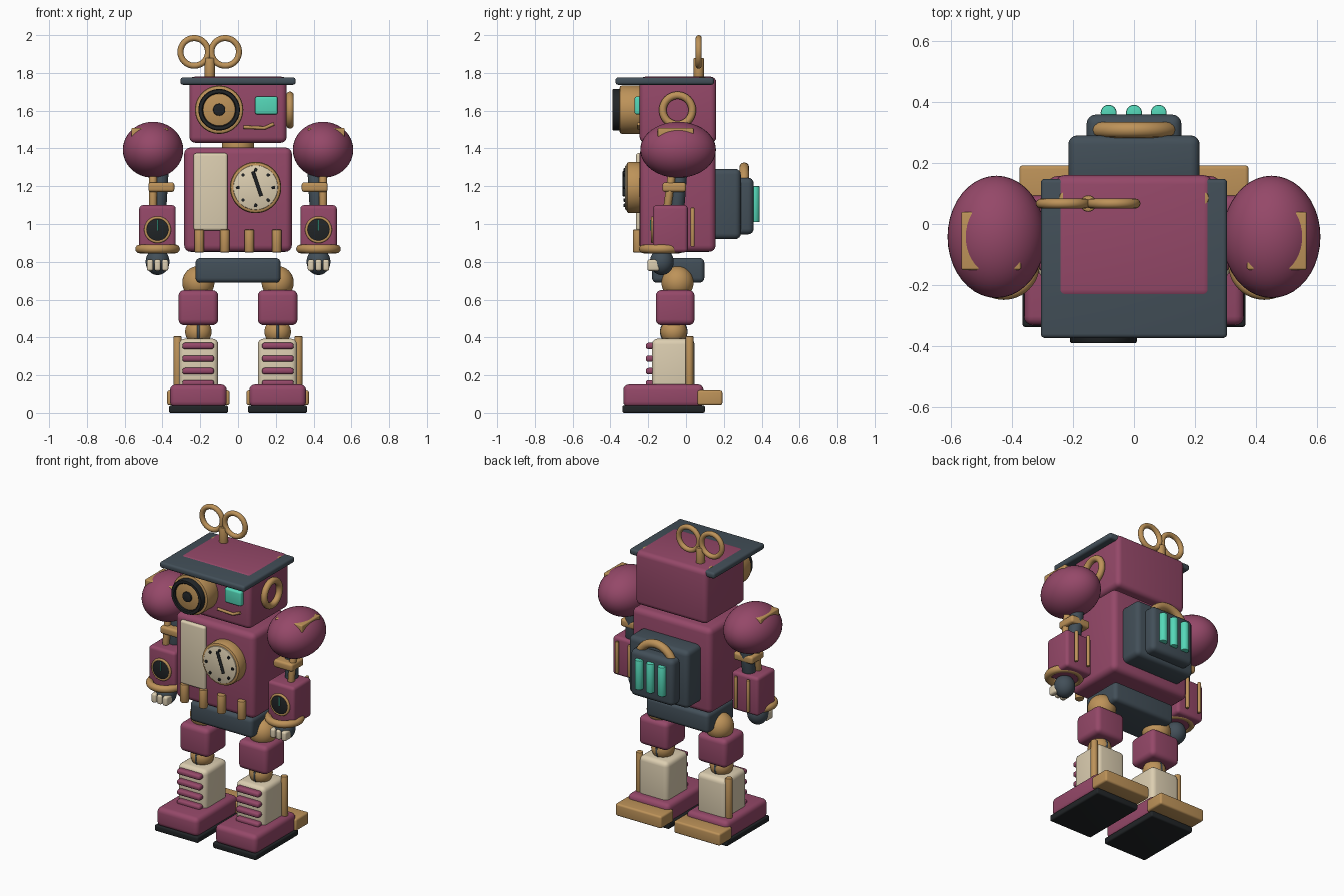
import bpy, bmesh, math
from mathutils import Vector, Matrix

if "Cube" in bpy.data.objects:
    bpy.data.objects.remove(bpy.data.objects["Cube"])


def mat(name, r, g, b):
    m = bpy.data.materials.new(name)
    m.diffuse_color = (r, g, b, 1)
    m.use_nodes = True
    m.node_tree.nodes["Principled BSDF"].inputs["Base Color"].default_value = m.diffuse_color
    return m


PLUM = mat("plum", 0.30, 0.065, 0.14)
SLATE = mat("slate", 0.055, 0.078, 0.098)
BRASS = mat("brass", 0.51, 0.29, 0.10)
CREAM = mat("cream", 0.72, 0.62, 0.44)
TEAL = mat("teal", 0.09, 0.68, 0.48)
BLACK = mat("black", 0.015, 0.018, 0.02)


def finish(name, bm, material):
    bmesh.ops.recalc_face_normals(bm, faces=bm.faces)
    me = bpy.data.meshes.new(name)
    bm.to_mesh(me)
    bm.free()
    me.materials.append(material)
    ob = bpy.data.objects.new(name, me)
    bpy.context.collection.objects.link(ob)
    bpy.ops.object.select_all(action='DESELECT')
    ob.select_set(True)
    bpy.context.view_layer.objects.active = ob
    bpy.ops.object.shade_smooth_by_angle(angle=math.radians(40))
    return ob


def box(name, x, y, z, material, bevel=0.01):
    """Rounded box from (min, max) ranges."""
    bm = bmesh.new()
    size = [abs(b - a) for a, b in (x, y, z)]
    mid = [(a + b) / 2 for a, b in (x, y, z)]
    bmesh.ops.create_cube(bm, size=1, matrix=Matrix.Translation(mid) @ Matrix.Diagonal((*size, 1)))
    bmesh.ops.bevel(bm, geom=bm.edges[:], offset=bevel, segments=4, profile=0.5, affect='EDGES')
    return finish(name, bm, material)


def lathe(name, profile, origin, axis, material, steps=40):
    """Spin (radius, distance) points about an axis through origin."""
    bm = bmesh.new()
    vs = [bm.verts.new((r, 0, t)) for r, t in profile]
    es = [bm.edges.new(p) for p in zip(vs, vs[1:])]
    bmesh.ops.spin(bm, geom=vs + es, cent=(0, 0, 0), axis=(0, 0, 1), angle=2 * math.pi,
                   steps=steps, use_duplicate=False)
    bmesh.ops.remove_doubles(bm, verts=bm.verts, dist=1e-5)
    rot = Vector(axis).to_track_quat('Z', 'Y').to_matrix().to_4x4()
    bm.transform(Matrix.Translation(origin) @ rot)
    return finish(name, bm, material)


def rod(name, a, b, r, material, bevel=0.005, steps=28):
    d = Vector(b) - Vector(a)
    n, c = d.length, bevel
    k = c * 0.3
    prof = [(0, 0), (r - c, 0), (r - k, k), (r, c), (r, n - c), (r - k, n - k), (r - c, n), (0, n)]
    return lathe(name, prof, a, d, material, steps)


def ball(name, centre, radii, material):
    bm = bmesh.new()
    bmesh.ops.create_uvsphere(bm, u_segments=40, v_segments=24, radius=1,
                              matrix=Matrix.Translation(centre) @ Matrix.Diagonal((*radii, 1)))
    return finish(name, bm, material)


def ring(name, centre, axis, major, minor, material):
    prof = [(major + minor * math.cos(i * math.pi / 8), minor * math.sin(i * math.pi / 8)) for i in range(17)]
    return lathe(name, prof, centre, axis, material, 48)


def tube(name, pts, r, material):
    cu = bpy.data.curves.new(name, 'CURVE')
    cu.dimensions = '3D'
    cu.bevel_depth, cu.bevel_resolution, cu.use_fill_caps = r, 4, True
    sp = cu.splines.new('POLY')
    sp.points.add(len(pts) - 1)
    for p, co in zip(sp.points, pts):
        p.co = (*co, 1)
    cu.materials.append(material)
    ob = bpy.data.objects.new(name, cu)
    bpy.context.collection.objects.link(ob)
    return ob


FRONT = (0, -1, 0)

# Head, brim and neck
box("head", (-0.257, 0.257), (-0.245, 0.16), (1.43, 1.78), PLUM, 0.03)
box("hat_brim", (-0.305, 0.305), (-0.373, 0.148), (1.737, 1.776), SLATE, 0.014)
rod("neck", (0, -0.045, 1.38), (0, -0.045, 1.45), 0.085, BRASS)

# Large round eye
rod("eye_barrel", (-0.10, -0.2, 1.605), (-0.10, -0.352, 1.605), 0.128, BRASS, 0.012, 48)
lathe("eye_ring", [(0.085, 0), (0.11, 0), (0.11, 0.042), (0.106, 0.047), (0.09, 0.047), (0.085, 0.042), (0.085, 0)],
      (-0.10, -0.342, 1.605), FRONT, BLACK, 48)
rod("eye_iris", (-0.10, -0.34, 1.605), (-0.10, -0.375, 1.605), 0.086, BRASS)
rod("eye_pupil", (-0.10, -0.37, 1.605), (-0.10, -0.386, 1.605), 0.032, BLACK)

# Small square eye, mouth, ear ring
box("square_eye", (0.09, 0.21), (-0.272, -0.23), (1.58, 1.675), TEAL, 0.012)
tube("mouth", [(0.03, -0.25, 1.513), (0.14, -0.25, 1.508), (0.19, -0.25, 1.53)], 0.009, BRASS)
ring("ear_ring", (0.275, -0.045, 1.603), (1, 0, 0), 0.078, 0.02, BRASS)

# Wind-up key
rod("key_stem", (-0.15, 0.067, 1.75), (-0.15, 0.067, 1.88), 0.027, BRASS)
for s in (-1, 1):
    ring("key_loop", (-0.15 + s * 0.082, 0.067, 1.911), FRONT, 0.073, 0.016, BRASS)
    rod("head_bolt", (s * 0.215, 0.085, 1.74), (s * 0.215, 0.085, 1.779), 0.03, BRASS)

# Torso with front panel
box("torso", (-0.285, 0.285), (-0.245, 0.157), (0.853, 1.405), PLUM, 0.035)
box("front_panel", (-0.235, -0.055), (-0.265, -0.22), (0.965, 1.375), CREAM, 0.014)
for x in (-0.205, -0.07, 0.06, 0.205):
    rod("torso_pipe", (x, -0.255, 0.85), (x, -0.255, 0.97), 0.026, BRASS)

# Chest dial
cx, cz = 0.093, 1.193
rod("dial_body", (cx, -0.22, cz), (cx, -0.315, cz), 0.136, BRASS, 0.015, 48)
rod("dial_face", (cx, -0.30, cz), (cx, -0.322, cz), 0.118, CREAM, 0.004, 48)
for i in range(8):
    a = i * math.pi / 4
    x, z = cx + 0.094 * math.sin(a), cz + 0.094 * math.cos(a)
    rod("dial_dot", (x, -0.315, z), (x, -0.33, z), 0.009, BLACK, 0.002, 12)
tube("dial_hand", [(cx - 0.014, -0.326, cz + 0.085), (cx + 0.03, -0.326, cz - 0.045)], 0.009, BLACK)

# Backpack with handle and glowing tubes
box("pack_base", (-0.215, 0.215), (0.12, 0.29), (0.92, 1.292), SLATE, 0.03)
box("pack_lid", (-0.155, 0.155), (0.25, 0.358), (0.945, 1.245), SLATE, 0.03)
tube("pack_handle", [(0.125 * math.cos(t * math.pi / 20), 0.308, 1.175 + 0.125 * math.sin(t * math.pi / 20))
                     for t in range(21)], 0.026, BRASS)
for x in (-0.083, 0, 0.081):
    rod("pack_tube", (x, 0.364, 1.01), (x, 0.364, 1.2), 0.026, TEAL)

# Pelvis
box("pelvis", (-0.225, 0.225), (-0.18, 0.097), (0.69, 0.82), SLATE, 0.025)

# Mirrored arms and legs
for s, side in ((-1, "left"), (1, "right")):
    def n(part):
        return f"{part}_{side}"

    def X(a, b):
        return tuple(sorted((s * a, s * b)))

    # Shoulder and upper arm
    ball(n("shoulder"), (s * 0.45, -0.042, 1.393), (0.16, 0.2, 0.148), PLUM)
    box(n("shoulder_plate"), X(0.37, 0.565), (-0.15, 0.04), (1.46, 1.508), BRASS, 0.007)
    rod(n("upper_arm"), (s * 0.405, -0.03, 1.32), (s * 0.42, -0.05, 1.07), 0.04, SLATE)
    rod(n("arm_strut"), (s * 0.45, -0.07, 1.30), (s * 0.45, -0.1, 1.08), 0.021, BRASS)
    box(n("elbow_band"), X(0.337, 0.475), (-0.125, 0.0), (1.17, 1.22), BRASS, 0.014)

    # Forearm, gauge and rear rods
    box(n("forearm"), X(0.33, 0.523), (-0.175, 0.01), (0.85, 1.10), PLUM, 0.02)
    g = s * 0.426
    ring(n("gauge_rim"), (g, -0.178, 0.97), FRONT, 0.063, 0.008, BRASS)
    rod(n("gauge"), (g, -0.16, 0.97), (g, -0.184, 0.97), 0.062, BLACK, 0.004)
    tube(n("gauge_needle"), [(g, -0.186, 0.965), (g, -0.186, 1.02)], 0.004, TEAL)
    for dx in (-0.045, 0.045):
        rod(n("forearm_rod"), (g + dx, 0.035, 0.88), (g + dx, 0.035, 1.087), 0.011, BRASS)

    # Cuff, hand and fingers
    ring(n("cuff"), (g, -0.13, 0.868), (0, 0, 1), 0.095, 0.023, BRASS)
    ball(n("hand"), (g, -0.128, 0.80), (0.063, 0.063, 0.07), SLATE)
    for dx in (-0.04, 0, 0.04):
        box(n("finger"), (g + dx - 0.017, g + dx + 0.017), (-0.205, -0.14), (0.752, 0.812), CREAM, 0.012)

    # Hip, thigh and knee
    ball(n("hip"), (s * 0.21, -0.045, 0.69), (0.085, 0.085, 0.087), BRASS)
    box(n("thigh"), X(0.105, 0.315), (-0.16, 0.045), (0.465, 0.65), PLUM, 0.03)
    ball(n("knee"), (s * 0.21, -0.065, 0.43), (0.07, 0.07, 0.07), BRASS)
    ring(n("knee_band"), (s * 0.21, -0.065, 0.43), (1, 0, 0), 0.066, 0.007, SLATE)

    # Shin with ribs and side rod
    box(n("shin"), X(0.105, 0.312), (-0.18, 0.045), (0.10, 0.393), CREAM, 0.03)
    for z in (0.355, 0.288, 0.222, 0.158):
        box(n("shin_rib"), X(0.127, 0.295), (-0.213, -0.165), (z - 0.017, z + 0.017), PLUM, 0.014)
    rod(n("shin_rod"), (s * 0.32, 0.018, 0.10), (s * 0.32, 0.018, 0.407), 0.021, BRASS)

    # Foot, sole and heel
    box(n("foot"), X(0.06, 0.36), (-0.332, 0.093), (0.03, 0.152), PLUM, 0.03)
    box(n("sole"), X(0.053, 0.365), (-0.337, 0.1), (0.0, 0.04), BLACK, 0.01)
    box(n("heel"), X(0.045, 0.375), (0.06, 0.192), (0.041, 0.12), BRASS, 0.012)
